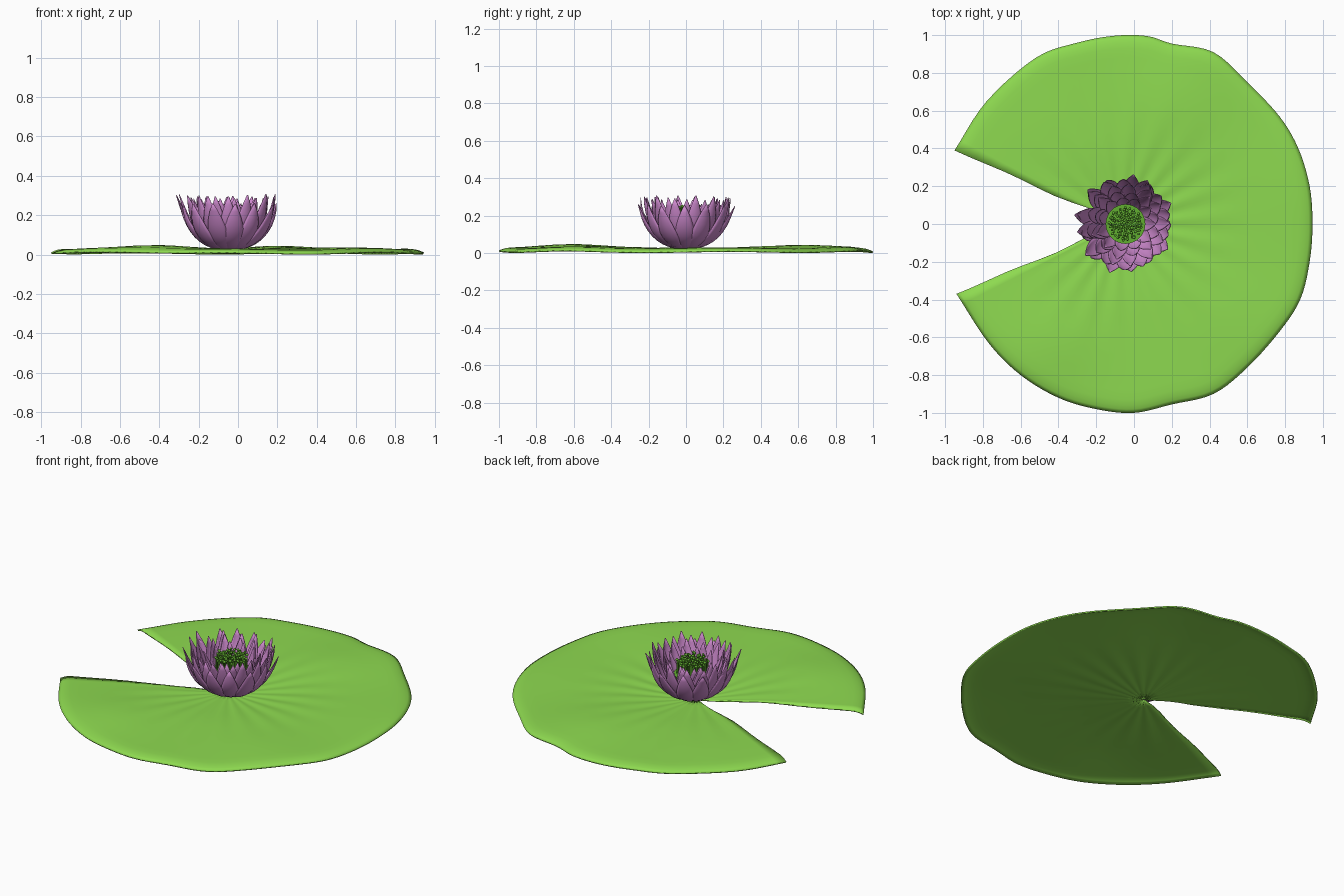
import bpy, bmesh, math, random
from mathutils import Vector, Matrix

random.seed(4)
cube = bpy.data.objects.get("Cube")
if cube:
    bpy.data.objects.remove(cube, do_unlink=True)


def material(name, rgb):
    m = bpy.data.materials.new(name)
    m.use_nodes = True
    m.diffuse_color = (*rgb, 1)
    m.node_tree.nodes["Principled BSDF"].inputs["Base Color"].default_value = (*rgb, 1)
    return m


LEAF = material("leaf green", (0.27, 0.7, 0.08))
PETAL = material("petal mauve", (0.61, 0.25, 0.61))
STAMEN = material("stamen green", (0.12, 0.42, 0.03))
CENTRE = Vector((-0.045, 0, 0))


def finish(bm, name, mat, thickness=0, angle=40):
    mesh = bpy.data.meshes.new(name)
    bm.to_mesh(mesh)
    bm.free()
    mesh.materials.append(mat)
    ob = bpy.data.objects.new(name, mesh)
    bpy.context.collection.objects.link(ob)
    if thickness:
        mod = ob.modifiers.new("thickness", "SOLIDIFY")
        mod.thickness = thickness
        mod.offset = -1
    bpy.ops.object.select_all(action="DESELECT")
    bpy.context.view_layer.objects.active = ob
    ob.select_set(True)
    bpy.ops.object.shade_smooth_by_angle(angle=math.radians(angle))
    return ob


def skin(bm, rows):
    """Join neighbouring rows of vertices with quads."""
    for a, b in zip(rows, rows[1:]):
        for i in range(len(a) - 1):
            bm.faces.new((a[i], b[i], b[i + 1], a[i + 1]))


# Lily pad: rays from the notch apex to a wavy outline
OUTLINE = [Vector(p) for p in (
    (-.94, -.37), (-.77, -.63), (-.6, -.8), (-.4, -.92), (-.2, -.98), (0, -1),
    (.2, -.955), (.42, -.9), (.6, -.76), (.77, -.57), (.88, -.4), (.93, -.2),
    (.945, 0), (.93, .2), (.87, .4), (.77, .57), (.6, .75), (.42, .91),
    (.2, .955), (.07, .995), (-.1, .997), (-.3, .96), (-.52, .88), (-.78, .65),
    (-.95, .39))]
APEX = Vector((-0.07, 0))
HUMPS = ((-.42, -.62, .022), (.2, .62, .016), (-.5, .5, .008), (.5, -.5, .008))


def smooth_outline(pts, steps=5):
    ext = [2 * pts[0] - pts[1]] + pts + [2 * pts[-1] - pts[-2]]
    out = []
    for p0, p1, p2, p3 in zip(ext, ext[1:], ext[2:], ext[3:]):
        for k in range(steps):
            t = k / steps
            out.append(0.5 * (2 * p1 + (p2 - p0) * t + (2 * p0 - 5 * p1 + 4 * p2 - p3) * t**2
                              + (3 * p1 - p0 - 3 * p2 + p3) * t**3))
    return out + [pts[-1]]


def pad_height(p, f):
    z = 0.009 + 0.018 * min(1, f * 2.5)
    for hx, hy, h in HUMPS:
        z += h * math.exp(-((p.x - hx)**2 + (p.y - hy)**2) / 0.06)
    a = math.atan2(p.y, p.x - APEX.x)
    z += 0.0022 * math.sin(22 * a) * math.sin(math.pi * min(1, f * 1.5))
    z += 0.003 * math.sin(7 * a) * f**3
    return z - 0.017 * max(0, (f - 0.93) / 0.07)**2


bm = bmesh.new()
rows = []
rim = smooth_outline(OUTLINE)
for f in (0.01, .1, .2, .3, .4, .5, .6, .7, .8, .88, .93, .96, .98, 1):
    row = []
    for i, end in enumerate(rim):
        p = APEX.lerp(end, f)
        if i in (0, len(rim) - 1):      # slightly uneven notch edges
            p.y += 0.012 * math.sin(f * 11) * (1 - f)
        row.append(bm.verts.new((p.x, p.y, pad_height(p, f))))
    rows.append(row)
skin(bm, rows)
finish(bm, "lily_pad", LEAF, 0.008, 60)


# Petals: pointed, cupped strips following a bowl profile
def petal(bm, angle, radius, height, width, flare):
    turn = Matrix.Rotation(angle, 3, "Z")
    rows = []
    for i in range(11):
        t = i / 10
        a = t * math.radians(86)
        r = 0.012 + (radius - 0.012) * math.sin(a)**0.9 + flare * t**6
        z = 0.024 + height * (1 - math.cos(a)) / (1 - math.cos(math.radians(86)))
        w = width * max(0.03, math.sin(math.pi * t**1.15 * 0.96 + 0.12)**0.85)
        row = []
        for j in range(7):
            s = j / 3 - 1
            cup = 0.3 * w * s * s
            row.append(bm.verts.new(CENTRE + turn @ Vector((r - cup, s * w, z + 0.2 * cup))))
        rows.append(row)
    skin(bm, rows)


# count, bowl radius, height, half width
RINGS = (("outer", 13, .25, .235, .050), ("second", 14, .245, .28, .046),
         ("third", 13, .21, .272, .043), ("fourth", 12, .178, .26, .040),
         ("inner", 11, .145, .235, .036))
for k, (name, count, radius, height, width) in enumerate(RINGS):
    bm = bmesh.new()
    for i in range(count):
        angle = 2 * math.pi * (i + k * 0.5) / count + random.uniform(-.06, .06)
        petal(bm, angle, radius * random.uniform(.97, 1.03),
              height * random.uniform(.95, 1.01), width, random.uniform(-.01, .022))
    finish(bm, name + "_petals", PETAL, 0.003, 50)

# Receptacle under the stamens
bm = bmesh.new()
bmesh.ops.create_cone(bm, cap_ends=True, segments=32, radius1=.05, radius2=.105, depth=.13,
                      matrix=Matrix.Translation(CENTRE + Vector((0, 0, .095))))
finish(bm, "receptacle", STAMEN)

# Stamens: thin filaments tipped with beads in a spiral
bm = bmesh.new()
COUNT = 130
for i in range(COUNT):
    r = 0.088 * math.sqrt((i + .5) / COUNT)
    a = i * 2.39996 + random.uniform(-.15, .15)
    top = random.uniform(.222, .25)
    base = CENTRE + Vector((r * math.cos(a), r * math.sin(a), 0))
    bmesh.ops.create_icosphere(bm, subdivisions=2, radius=random.uniform(.006, .0085),
                               matrix=Matrix.Translation(base + Vector((0, 0, top))))
    bmesh.ops.create_cone(bm, segments=5, radius1=.0025, radius2=.0025, depth=top - .155,
                          matrix=Matrix.Translation(base + Vector((0, 0, (top + .155) / 2))))
finish(bm, "stamens", STAMEN, angle=60)
